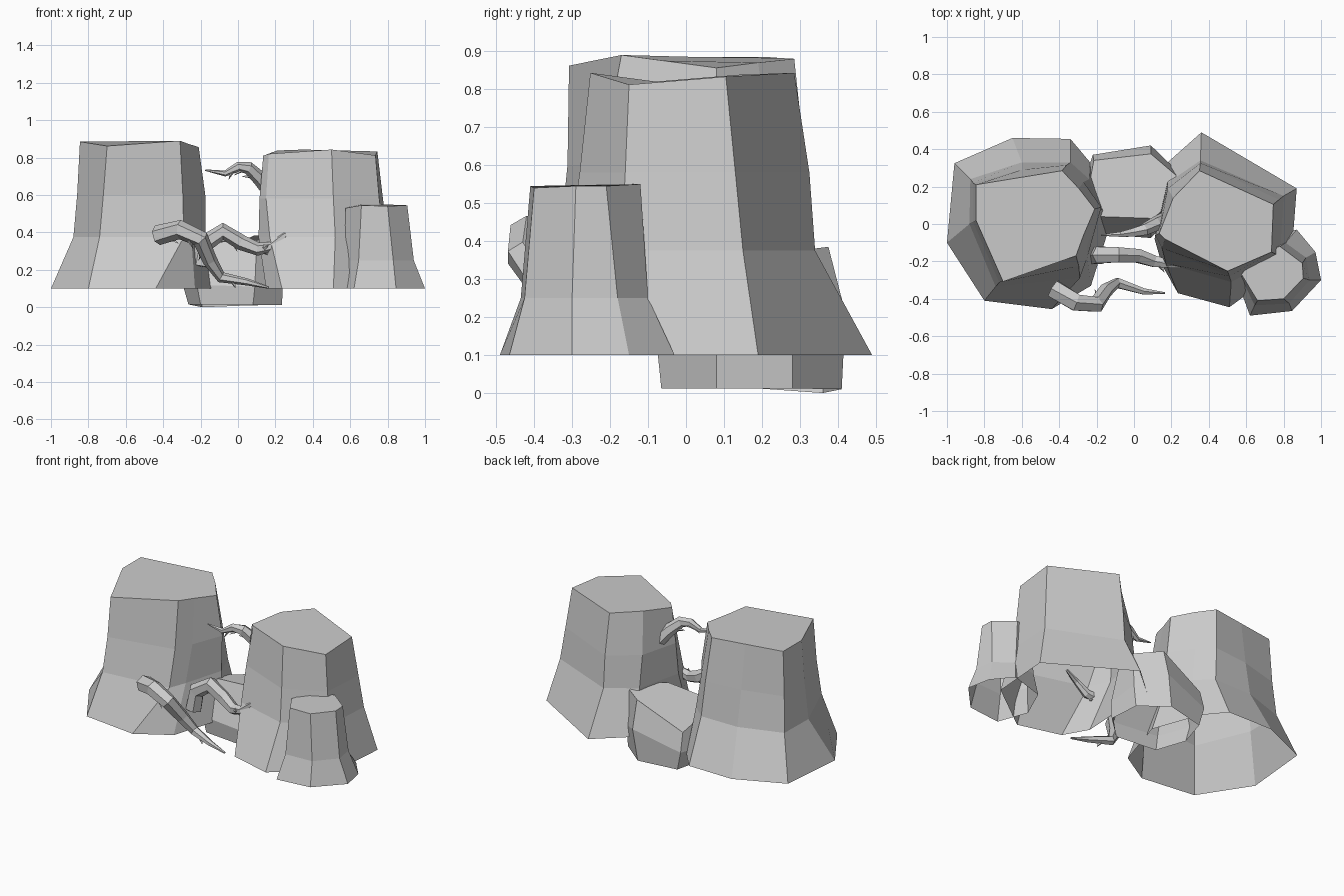
import bpy, bmesh, math
from mathutils import Vector


def finish(bm, name):
    me = bpy.data.meshes.new(name)
    bm.to_mesh(me)
    bm.free()
    ob = bpy.data.objects.new(name, me)
    bpy.context.collection.objects.link(ob)
    return ob


def bridge(bm, a, b):
    n = len(a)
    for i in range(n):
        j = (i + 1) % n
        bm.faces.new((a[i], a[j], b[j], b[i]))


def rock(name, rings):
    """Loft counter-clockwise outlines upward; open below, capped on top."""
    bm = bmesh.new()
    prev = None
    for outline, z in rings:
        zs = z if isinstance(z, (list, tuple)) else [z] * len(outline)
        cur = [bm.verts.new((x, y, h)) for (x, y), h in zip(outline, zs)]
        if prev:
            bridge(bm, prev, cur)
        prev = cur
    bm.faces.new(prev)
    return finish(bm, name)


def branch(name, path, r0, r1, thorns, sides=6):
    """Tapered faceted tube along path with cone thorns at (segment, angle)."""
    bm = bmesh.new()
    pts = [Vector(p) for p in path]
    last = len(pts) - 1
    frames, prev = [], None
    for i, p in enumerate(pts):
        d = (pts[min(i + 1, last)] - pts[max(i - 1, 0)]).normalized()
        u = d.cross(Vector((0, 1, 0))).normalized()
        v = d.cross(u)
        r = r0 + (r1 - r0) * (i / last) ** 1.7
        frames.append((p, d, u, v, r))
        cur = [bm.verts.new(p + r * (math.cos(a) * u + math.sin(a) * v))
               for a in (math.tau * k / sides for k in range(sides))]
        if prev:
            bridge(bm, prev, cur)
        else:
            bm.faces.new(cur[::-1])
        prev = cur
    bm.faces.new(prev)
    for seg, ang in thorns:
        (p, d, u, v, r), q = frames[seg], frames[seg + 1]
        c = (p + q[0]) / 2
        r = (r + q[4]) / 2
        axis = (q[0] - p).normalized()
        out = math.cos(ang) * u + math.sin(ang) * v
        side = axis.cross(out)
        base = [bm.verts.new(c + out * r * 0.75 + 0.016 * (math.cos(a) * axis + math.sin(a) * side))
                for a in (math.tau * k / 4 for k in range(4))]
        tip = bm.verts.new(c + out * (r + 0.022) + axis * 0.032)
        for k in range(4):
            bm.faces.new((base[k], base[(k + 1) % 4], tip))
    bmesh.ops.recalc_face_normals(bm, faces=bm.faces[:])
    return finish(bm, name)


# Tall left rock
rock("left_rock", [
    ([(-.80, -.41), (-.44, -.455), (-.23, -.33), (-.12, .02), (-.235, .33),
      (-.34, .455), (-.65, .46), (-.96, .325), (-1, -.10)], .10),
    ([(-.74, -.335), (-.29, -.29), (-.25, -.18), (-.175, .08), (-.24, .24),
      (-.34, .33), (-.60, .33), (-.875, .24), (-.88, 0)], .375),
    ([(-.72, -.312), (-.295, -.225), (-.25, -.11), (-.175, .09), (-.27, .225),
      (-.36, .315), (-.60, .29), (-.86, .22), (-.86, .01)], .60),
    ([(-.70, -.308), (-.31, -.17), (-.27, -.06), (-.21, .08), (-.295, .19),
      (-.385, .285), (-.60, .25), (-.845, .21), (-.845, .02)],
     [.862, .89, .875, .856, .87, .88, .882, .885, .885]),
])

# Tall right rock
rock("right_rock", [
    ([(.15, -.22), (.235, -.37), (.51, -.445), (.84, -.20), (.87, .19), (.36, .49), (.18, .33)], .10),
    ([(.11, -.08), (.17, -.21), (.52, -.31), (.78, -.17), (.80, .15), (.355, .34), (.18, .22)], .375),
    ([(.115, -.06), (.15, -.13), (.51, -.28), (.755, -.16), (.775, .13), (.355, .325), (.18, .19)], .58),
    ([(.135, -.05), (.165, -.08), (.50, -.252), (.735, -.15), (.745, .105), (.35, .285), (.21, .14)],
     [.81, .82, .843, .812, .833, .843, .838]),
])

# Small front rock
rock("small_rock", [
    ([(.55, -.30), (.62, -.49), (.845, -.465), (1, -.30), (.97, -.15), (.87, -.03), (.64, -.10)], .10),
    ([(.57, -.28), (.645, -.435), (.83, -.425), (.94, -.30), (.92, -.18), (.81, -.10), (.65, -.13)], .25),
    ([(.575, -.27), (.66, -.41), (.80, -.40), (.905, -.29), (.90, -.21), (.78, -.12), (.66, -.15)],
     [.53, .545, .54, .545, .545, .55, .55]),
])

# Low rock bridging the gap behind
rock("low_back_rock", [
    ([(-.20, -.04), (.08, -.065), (.235, .08), (.22, .28), (.06, .41), (-.19, .36), (-.265, .15)],
     [.015, .012, .012, .012, .01, .0, .015]),
    ([(-.22, -.05), (.09, -.075), (.24, .08), (.235, .28), (.09, .42), (-.22, .37), (-.295, .15)],
     [.12, .11, .12, .15, .21, .12, .12]),
    ([(-.19, .04), (.10, .03), (.21, .12), (.225, .26), (.09, .375), (-.215, .34), (-.25, .15)],
     [.34, .36, .37, .37, .385, .24, .31]),
])

# Thorny branches
branch("lower_branch", [(-.43, -.345, .385), (-.31, -.42, .415), (-.20, -.43, .365), (-.15, -.355, .25),
                        (-.09, -.315, .16), (.05, -.36, .135), (.165, -.37, .105)],
       .054, .006, [(0, 3.4), (1, 2.9), (2, 3.6), (4, 3.1)])
branch("middle_branch", [(-.20, -.17, .22), (-.18, -.165, .34), (-.08, -.165, .405), (.02, -.17, .345),
                         (.11, -.20, .31), (.18, -.21, .325), (.25, -.22, .385), (.34, -.20, .42)],
       .052, .008, [(1, 3.1), (2, 3.2), (4, 3.4), (4, 1.5)])
branch("upper_branch", [(.18, .03, .61), (.115, 0, .69), (.055, -.03, .745), (0, -.045, .75),
                        (-.07, -.055, .715), (-.175, -.06, .733)],
       .042, .004, [(1, 0), (2, 0.2), (3, .4)])
